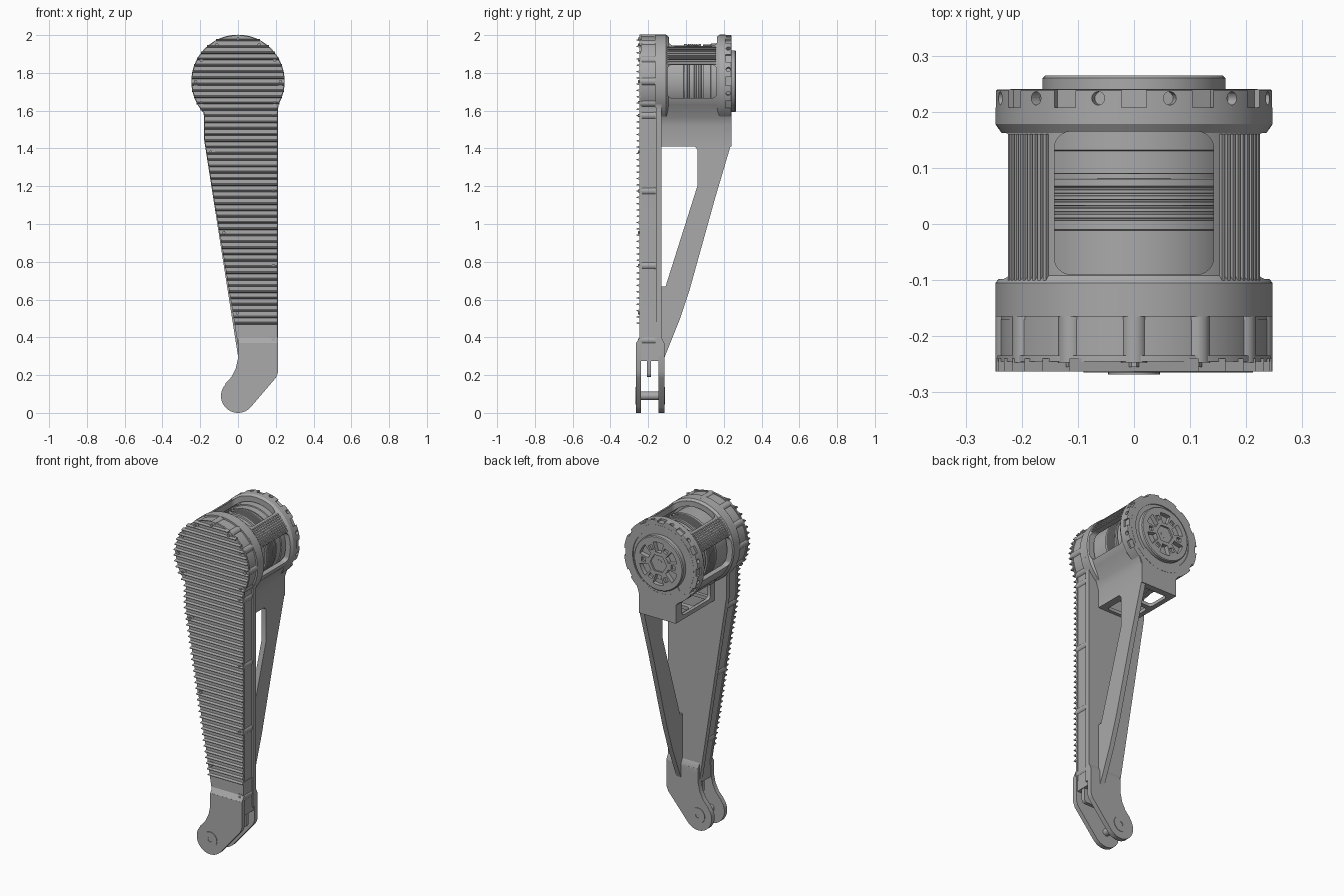
import bpy, bmesh, math
from mathutils import Matrix, Vector

if "Cube" in bpy.data.objects:
    bpy.data.objects.remove(bpy.data.objects["Cube"])

grey = bpy.data.materials.new("machined_grey")
grey.use_nodes = True
grey.diffuse_color = (0.4, 0.4, 0.4, 1)
grey.node_tree.nodes["Principled BSDF"].inputs["Base Color"].default_value = (0.4, 0.4, 0.4, 1)

HUB = 1.755          # height of the motor axis
R = 0.247            # outer radius of the motor end


def finish(name, bm):
    bmesh.ops.recalc_face_normals(bm, faces=bm.faces)
    me = bpy.data.meshes.new(name)
    bm.to_mesh(me)
    bm.free()
    me.materials.append(grey)
    ob = bpy.data.objects.new(name, me)
    bpy.context.collection.objects.link(ob)
    return ob


def smooth(ob):
    bpy.ops.object.select_all(action='DESELECT')
    ob.select_set(True)
    bpy.context.view_layer.objects.active = ob
    bpy.ops.object.shade_smooth_by_angle(angle=math.radians(30))


def add_prism(bm, pts, lo, hi, axis='y', turn=None):
    place = {'x': lambda a, b, d: (d, a, b), 'y': lambda a, b, d: (a, d, b),
             'z': lambda a, b, d: (a, b, d)}[axis]
    rings = [[bm.verts.new(place(a, b, d)) for a, b in pts] for d in (lo, hi)]
    for ring in rings:
        bm.faces.new(ring)
    n = len(pts)
    for i in range(n):
        j = (i + 1) % n
        bm.faces.new((rings[0][i], rings[0][j], rings[1][j], rings[1][i]))
    if turn:
        bmesh.ops.transform(bm, matrix=turn, verts=rings[0] + rings[1])


def prism(name, pts, lo, hi, axis='y'):
    bm = bmesh.new()
    add_prism(bm, pts, lo, hi, axis)
    ob = finish(name, bm)
    smooth(ob)
    return ob


def arc(cx, cy, r, a0, a1, n):
    angles = [math.radians(a0 + (a1 - a0) * i / n) for i in range(n + 1)]
    return [(cx + r * math.cos(a), cy + r * math.sin(a)) for a in angles]


def circle(cx, cy, r, n=32):
    return arc(cx, cy, r, 0, 360, n)[:-1]


def rect(x0, x1, y0, y1, r=0):
    if not r:
        return [(x0, y0), (x1, y0), (x1, y1), (x0, y1)]
    return (arc(x1 - r, y1 - r, r, 0, 90, 6) + arc(x0 + r, y1 - r, r, 90, 180, 6)
            + arc(x0 + r, y0 + r, r, 180, 270, 6) + arc(x1 - r, y0 + r, r, 270, 360, 6))


def lathe(name, profile, n=96):
    # Closed (radius, y) profile turned around the motor axis
    bm = bmesh.new()
    rings = []
    for i in range(n):
        a = 2 * math.pi * i / n
        rings.append([bm.verts.new((r * math.sin(a), y, HUB + r * math.cos(a))) for r, y in profile])
    m = len(profile)
    for i in range(n):
        p, q = rings[i], rings[(i + 1) % n]
        for k in range(m):
            bm.faces.new((p[k], p[(k + 1) % m], q[(k + 1) % m], q[k]))
    ob = finish(name, bm)
    smooth(ob)
    return ob


def cut(ob, cutter):
    mod = ob.modifiers.new("cut", 'BOOLEAN')
    mod.operation, mod.object, mod.solver = 'DIFFERENCE', cutter, 'EXACT'
    bpy.context.view_layer.update()
    me = bpy.data.meshes.new_from_object(ob.evaluated_get(bpy.context.evaluated_depsgraph_get()))
    ob.modifiers.clear()
    ob.data = me
    bpy.data.objects.remove(cutter)
    smooth(ob)


def around(deg):
    # Turns something modelled on top of the motor to a clock angle
    return (Matrix.Translation((0, 0, HUB)) @ Matrix.Rotation(math.radians(deg), 4, 'Y')
            @ Matrix.Translation((0, 0, -HUB)))


def left_edge(z):
    if z > 1.587:
        return -math.sqrt(max(R * R - (z - HUB) ** 2, 0))
    return -0.18 * min(max((z - 0.36) / 1.09, 0), 1)


def right_edge(z):
    return math.sqrt(max(R * R - (z - HUB) ** 2, 0)) if z > 1.624 else 0.21


def leg_outline(inset, bottom):
    r = R - inset
    pts = arc(0, HUB, r, -30, 222, 64)
    return pts + [(-0.18 + inset, 1.57), (-0.18 + inset, 1.45), (left_edge(bottom) + inset, bottom),
                  (0.212 - inset, bottom), (0.212 - inset, 1.6)]


# Rear link plate, ribbed front cover and the thin seam between them
prism("link_plate", leg_outline(0, 0.3), -0.16, -0.13)
prism("cover_seam", leg_outline(0.01, 0.3), -0.17, -0.16)
prism("front_cover", leg_outline(0.009, 0.34), -0.236, -0.17)
prism("cover_face", leg_outline(0.003, 0.34), -0.245, -0.234)

bm = bmesh.new()
for i in range(46):
    z = 0.475 + i * 0.0333
    fin = [(-0.24, z - 0.007), (-0.263, z - 0.002), (-0.263, z + 0.002), (-0.24, z + 0.007)]
    add_prism(bm, fin, left_edge(z), right_edge(z), 'x')
finish("cover_cooling_fins", bm)

# Screw lugs along the rim of the cover
spots = [(0.187, z) for z in (1.575, 1.175, 0.78, 0.385)]
spots += [(left_edge(z) + 0.024, z) for z in (1.38, 0.955, 0.53)]
spots += [(0.224 * math.sin(math.radians(a)), HUB + 0.224 * math.cos(math.radians(a)))
          for a in range(-120, 121, 30)]
bm = bmesh.new()
for x, z in spots:
    add_prism(bm, circle(x, z, 0.023, 20), -0.247, -0.162)
    add_prism(bm, circle(x, z, 0.009, 6), -0.255, -0.24)
lugs = finish("cover_screw_lugs", bm)
smooth(lugs)

# Foot clevis: two cheeks, web, pin and washers
foot = ([(0, 0.37), (0, 0.29), (-0.012, 0.235), (-0.035, 0.19), (-0.065, 0.157)]
        + arc(0, 0.09, 0.09, 140, 318, 32) + [(0.2, 0.185), (0.212, 0.215), (0.212, 0.37)])
for name, lo, hi in (("front_cheek", -0.265, -0.238), ("rear_cheek", -0.145, -0.115)):
    prism(name, foot, lo, hi)
for name, y0, y1 in (("front_cheek_step", -0.265, -0.245), ("rear_cheek_step", -0.115, -0.13)):
    prism(name, [(y0, 0.34), (y0, 0.369), (y1, 0.4), (y1, 0.34)], 0.0, 0.212, 'x')
prism("clevis_body", rect(0.004, 0.205, 0.275, 0.48), -0.243, -0.135)
prism("clevis_web", rect(0.02, 0.2, 0.19, 0.3, 0.02), -0.207, -0.185)
prism("foot_pin", circle(0, 0.09, 0.022), -0.24, -0.14)
for name, lo, hi in (("front_washer", -0.268, -0.264), ("rear_washer", -0.116, -0.112)):
    washer = prism(name, circle(0, 0.09, 0.046), lo, hi)
    cut(washer, prism("washer_hole", circle(0, 0.09, 0.014), -0.3, -0.1))

# Motor shell with flanges, top window and side windows
shell = lathe("motor_shell", [(0.205, -0.165), (R, -0.165), (R, -0.105), (0.236, -0.092),
                              (0.236, 0.162), (R, 0.178), (R, 0.238), (0.244, 0.24), (0.205, 0.24)])
cut(shell, prism("top_window", rect(-0.142, 0.142, -0.09, 0.165, 0.03), HUB + 0.05, 2.1, 'z'))
cut(shell, prism("side_window", rect(-0.098, 0.162, 1.667, 1.842, 0.025), -0.3, 0.3, 'x'))

bm = bmesh.new()
for a in range(0, 360, 30):
    if not 120 < a < 240:
        add_prism(bm, rect(-0.022, 0.022, HUB + 0.235, 2.1), 0.208, 0.25, 'y', around(a))
    if not 120 < a + 15 < 240:
        add_prism(bm, circle(0, 0.224, 0.012, 16), HUB + 0.225, 2.1, 'z', around(a + 15))
cut(shell, finish("flange_notches", bm))

bm = bmesh.new()
for side in (-1, 1):
    for i in range(9):
        add_prism(bm, rect(-0.0035, 0.0035, HUB + 0.23, HUB + 0.243), -0.145, 0.16, 'y',
                  around(side * (41 + 3.2 * i)))
finish("shell_cooling_ribs", bm)

# Motor inside the shell, with stepped rings
profile = [(0.05, -0.16), (0.19, -0.16), (0.19, -0.012), (0.198, -0.01)]
for i in range(6):
    y = i * 0.011
    profile += [(0.198, y), (0.198, y + 0.006), (0.193, y + 0.007), (0.193, y + 0.01)]
profile += [(0.198, 0.068), (0.198, 0.08), (0.17, 0.081), (0.17, 0.089), (0.194, 0.09),
            (0.194, 0.13), (0.2, 0.132), (0.2, 0.235), (0.05, 0.235)]
lathe("motor_core", profile)

# Output face: outer ring, raised disc with pockets, hub and screws
lathe("output_ring", [(0.188, 0.2), (0.22, 0.2), (0.22, 0.241), (0.188, 0.241)])
lathe("output_seat", [(0.01, 0.2), (0.195, 0.2), (0.195, 0.233), (0.01, 0.233)])
disc = lathe("output_disc", [(0.01, 0.232), (0.163, 0.232), (0.163, 0.26), (0.158, 0.265), (0.01, 0.265)])
bm = bmesh.new()
for k in range(6):
    a = 60 * k
    pocket = arc(0, HUB, 0.128, a + 14, a + 46, 8) + arc(0, HUB, 0.068, a + 44, a + 16, 5)
    add_prism(bm, pocket, 0.238, 0.3)
    add_prism(bm, rect(-0.013, 0.013, HUB + 0.085, HUB + 0.112), 0.25, 0.3, 'y', around(90 - a))
add_prism(bm, circle(0, HUB, 0.055, 6), 0.255, 0.3)
cut(disc, finish("disc_pockets", bm))
prism("output_hub", circle(0, HUB, 0.02, 24), 0.22, 0.256)

# Bracket below the motor: rear panel, side walls and open floor
prism("bracket_rear_panel", [(0.145, 1.41), (0.145, 1.54), (0.172, 1.59), (0.1, 1.65), (-0.1, 1.65),
                             (-0.15, 1.575), (-0.1, 1.52), (-0.1, 1.41)], 0.205, 0.24)
prism("bracket_left_wall", [(0.145, 1.41), (0.145, 1.52), (0.16, 1.565), (0.205, 1.635), (0.17, 1.64),
                            (0.115, 1.54), (0.115, 1.41)], -0.14, 0.238)
wall = prism("bracket_right_wall", [(-0.1, 1.41), (-0.1, 1.52), (-0.15, 1.575), (-0.13, 1.6),
                                    (-0.08, 1.54), (-0.08, 1.41)], -0.14, 0.238)
cut(wall, prism("wall_window", rect(-0.09, 0.18, 1.435, 1.53, 0.02), -0.3, 0, 'x'))
floor = prism("bracket_floor", rect(-0.1, 0.145, -0.14, 0.238), 1.41, 1.43, 'z')
for y0, y1 in ((-0.11, 0.03), (0.06, 0.2)):
    cut(floor, prism("floor_opening", rect(-0.07, 0.1, y0, y1, 0.02), 1.3, 1.5, 'z'))

# Diagonal strut with its tapered opening
strut = prism("diagonal_strut", [(-0.14, 1.44), (0.238, 1.44), (0.235, 1.41), (0.155, 1.14), (0.02, 0.655),
                                 (-0.035, 0.49), (-0.115, 0.29), (-0.14, 0.29)], 0.115, 0.145, 'x')
cut(strut, prism("strut_opening", [(-0.129, 1.411), (0.045, 1.411), (0.06, 1.395), (0.06, 1.2),
                                   (-0.108, 0.67), (-0.129, 0.67)], 0, 0.3, 'x'))
